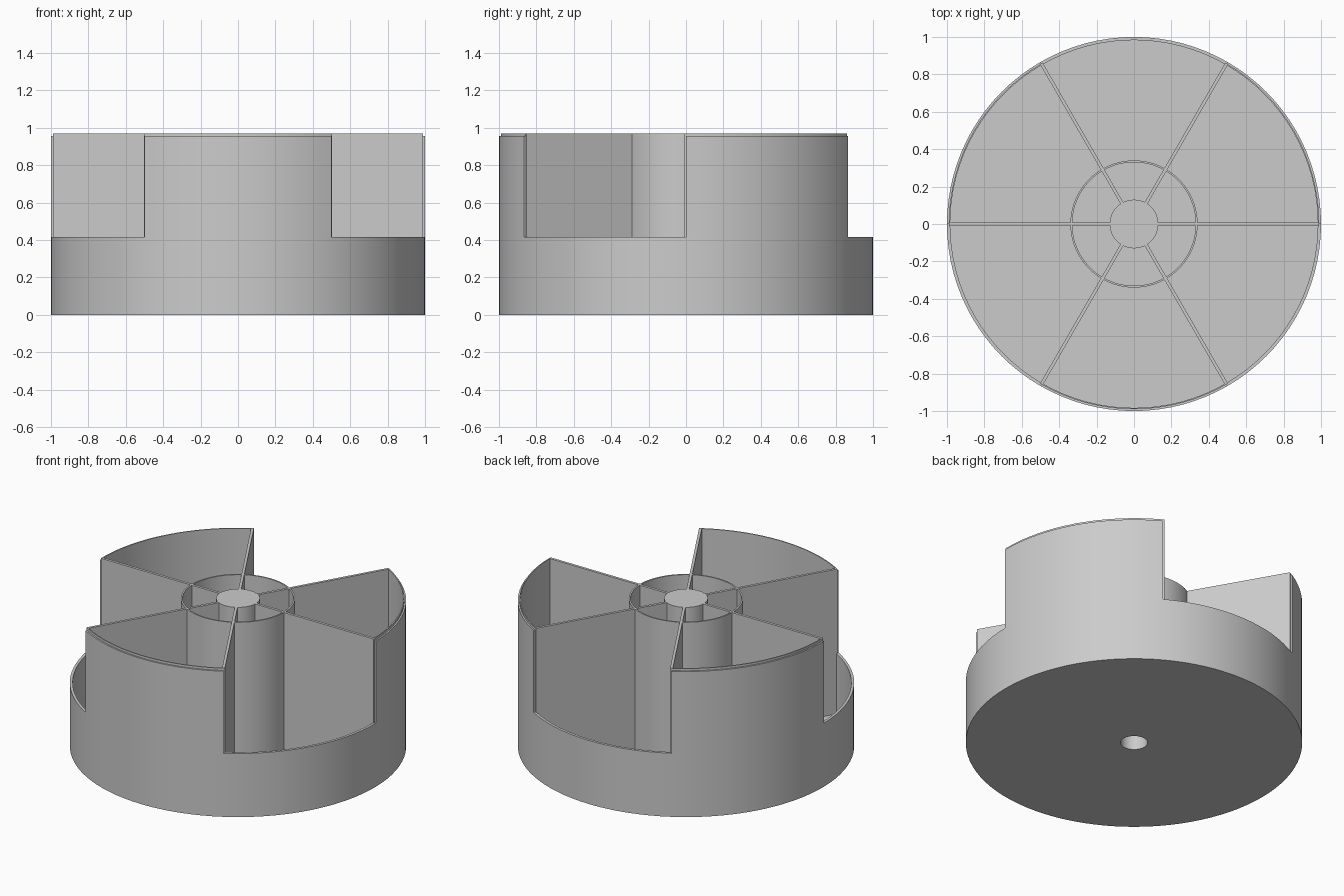
import bpy, bmesh
from math import pi, cos, sin, atan2, degrees
from mathutils import Matrix, Vector

if "Cube" in bpy.data.objects:
    bpy.data.objects.remove(bpy.data.objects["Cube"], do_unlink=True)

SEGMENTS = 96
RADIUS, LIP, INNER = 1.0, 0.99, 0.983
FLOOR, RIM, SHOULDER, TOP = 0.02, 0.417, 0.955, 0.97
HUB, BORE, BORE_TOP = 0.13, 0.08, 0.93

grey = bpy.data.materials.new("plain grey")
grey.use_nodes = True
grey.diffuse_color = (0.6, 0.6, 0.6, 1)
grey.node_tree.nodes["Principled BSDF"].inputs["Base Color"].default_value = (0.6, 0.6, 0.6, 1)


def lathe(profile):
    """Spin a closed (radius, height) profile around z."""
    bm = bmesh.new()
    rings = []
    for i in range(SEGMENTS):
        a = 2 * pi * i / SEGMENTS
        rings.append([bm.verts.new((r * cos(a), r * sin(a), z)) for r, z in profile])
    n = len(profile)
    for i in range(SEGMENTS):
        a, b = rings[i], rings[(i + 1) % SEGMENTS]
        for j in range(n):
            k = (j + 1) % n
            if profile[j][0] == 0 and profile[k][0] == 0:
                continue
            bm.faces.new((a[j], b[j], b[k], a[k]))
    bmesh.ops.remove_doubles(bm, verts=bm.verts, dist=1e-5)
    return bm


def finish(bm, name):
    bmesh.ops.recalc_face_normals(bm, faces=bm.faces)
    mesh = bpy.data.meshes.new(name)
    bm.to_mesh(mesh)
    bm.free()
    mesh.materials.append(grey)
    obj = bpy.data.objects.new(name, mesh)
    bpy.context.collection.objects.link(obj)
    bpy.ops.object.select_all(action='DESELECT')
    obj.select_set(True)
    bpy.context.view_layer.objects.active = obj
    bpy.ops.object.shade_smooth_by_angle()
    return obj


def raise_wall(bm, height, rise, max_radius):
    """Extrude the rim faces of every second sixth of the circle."""
    faces = []
    for f in bm.faces:
        c = f.calc_center_median()
        sector = int(degrees(atan2(c.y, c.x)) % 360 // 60)
        flat = all(abs(v.co.z - height) < 1e-4 for v in f.verts)
        if flat and sector % 2 == 0 and INNER - 0.01 < c.xy.length < max_radius:
            faces.append(f)
    result = bmesh.ops.extrude_face_region(bm, geom=faces)
    verts = [g for g in result["geom"] if isinstance(g, bmesh.types.BMVert)]
    bmesh.ops.translate(bm, verts=verts, vec=(0, 0, rise))


# Tub with floor, bored hub and three raised, stepped wall sections
tub = lathe([(BORE, 0), (RADIUS, 0), (RADIUS, RIM), (LIP, RIM), (INNER, RIM),
             (INNER, FLOOR), (HUB, FLOOR), (HUB, TOP), (0, TOP),
             (0, BORE_TOP), (BORE, BORE_TOP)])
raise_wall(tub, RIM, SHOULDER - RIM, RADIUS)
raise_wall(tub, SHOULDER, TOP - SHOULDER, LIP)
finish(tub, "tub")

# Thin ring around the hub
finish(lathe([(0.33, FLOOR), (0.34, FLOOR), (0.34, TOP), (0.33, TOP)]), "inner_ring")

# Six radial dividers
start, end = HUB - 0.004, LIP - 0.001
for i in range(6):
    bm = bmesh.new()
    bmesh.ops.create_cube(bm, size=1)
    bmesh.ops.scale(bm, verts=bm.verts, vec=(end - start, 0.017, TOP - FLOOR))
    bmesh.ops.translate(bm, verts=bm.verts, vec=((start + end) / 2, 0, (TOP + FLOOR) / 2))
    bmesh.ops.rotate(bm, verts=bm.verts, cent=Vector(), matrix=Matrix.Rotation(i * pi / 3, 3, 'Z'))
    finish(bm, f"divider_{i + 1}")
